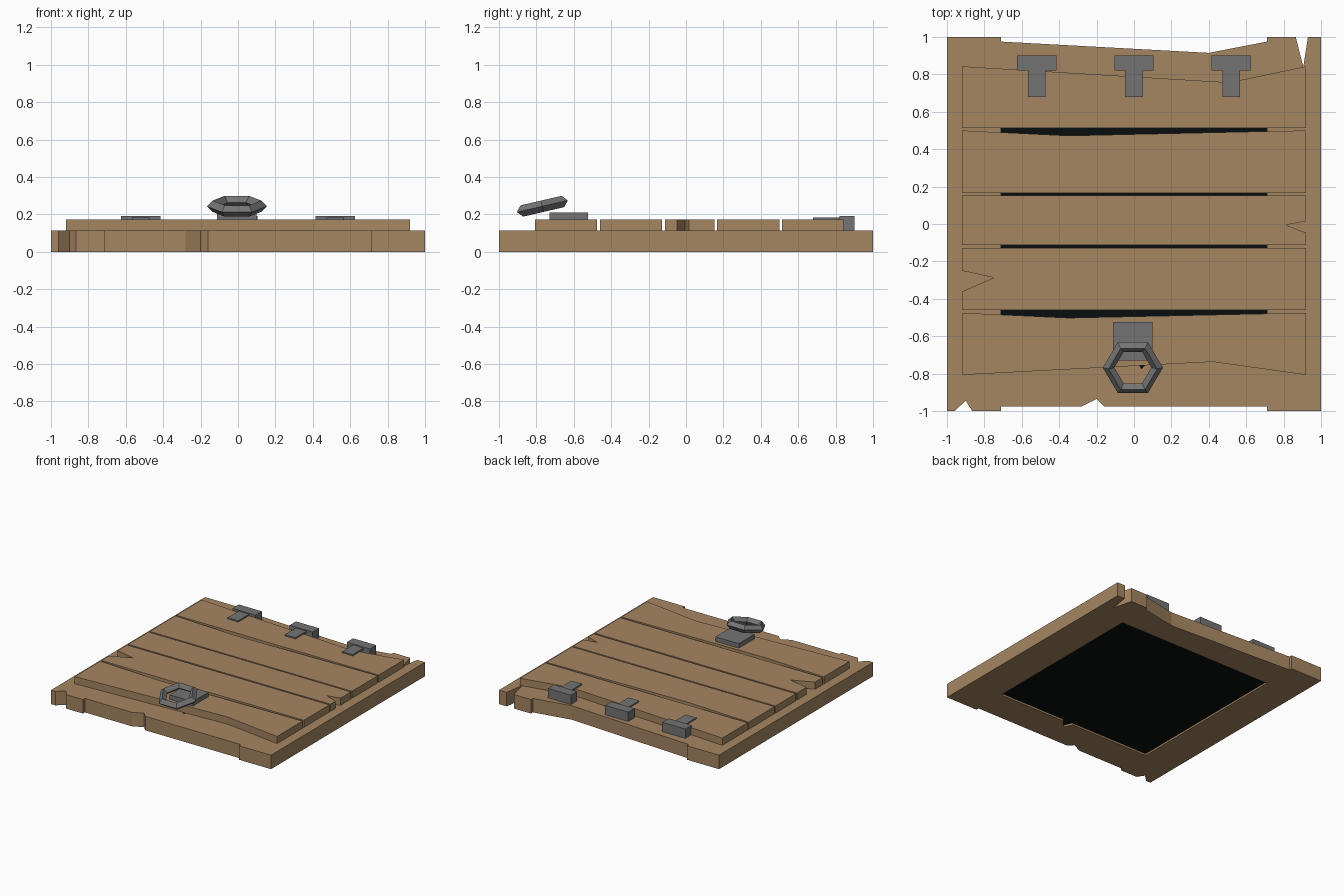
import bpy, bmesh, math

if "Cube" in bpy.data.objects:
    bpy.data.objects.remove(bpy.data.objects["Cube"])


def material(name, rgb):
    m = bpy.data.materials.new(name)
    m.diffuse_color = (*rgb, 1)
    m.use_nodes = True
    m.node_tree.nodes["Principled BSDF"].inputs["Base Color"].default_value = m.diffuse_color
    return m


WOOD = material("brown wood", (0.38, 0.24, 0.122))
IRON = material("grey iron", (0.175, 0.175, 0.175))
DARK = material("dark opening", (0.003, 0.004, 0.004))


def slab(name, outline, z0, z1, mat):
    """Extrude a flat outline from z0 to z1."""
    bm = bmesh.new()
    face = bm.faces.new([bm.verts.new((x, y, z0)) for x, y in outline])
    ext = bmesh.ops.extrude_face_region(bm, geom=[face])
    for v in ext["geom"]:
        if isinstance(v, bmesh.types.BMVert):
            v.co.z = z1
    bmesh.ops.recalc_face_normals(bm, faces=bm.faces)
    me = bpy.data.meshes.new(name)
    bm.to_mesh(me)
    bm.free()
    me.materials.append(mat)
    ob = bpy.data.objects.new(name, me)
    bpy.context.collection.objects.link(ob)
    return ob


def rect(x0, x1, y0, y1):
    return [(x0, y0), (x1, y0), (x1, y1), (x0, y1)]


# Frame: two side rails with chipped ends, worn front and back rails
H, I = 0.115, 0.71
slab("frame_left", [(-1, -1), (-0.96, -1), (-0.90, -0.945), (-0.865, -1),
                    (-I, -1), (-I, 1), (-1, 1)], 0, H, WOOD)
slab("frame_right", [(I, -1), (1, -1), (1, 1), (0.93, 1), (0.905, 0.84),
                     (0.865, 1), (I, 1)], 0, H, WOOD)
slab("frame_front", [(-I, -0.975), (-0.28, -0.975), (-0.20, -0.935), (-0.16, -0.975),
                     (I, -0.975), (I, -I), (0.10, -I), (0.04, -0.775), (0.01, -I),
                     (-I, -I)], 0, H, WOOD)
slab("frame_back", [(-I, I), (I, I), (I, 0.975), (0.40, 0.915), (-I, 0.975)], 0, H, WOOD)

# Dark panel in the opening
slab("dark_panel", rect(-I, I, -0.78, I), 0.015, 0.022, DARK)

# Lid planks, back to front, with worn edges and splits
W = 0.92
planks = [
    [(-W, 0.512), (W, 0.512), (W, 0.843), (0.51, 0.757), (-W, 0.843)],
    [(-W, 0.165), (W, 0.165), (W, 0.50), (-0.35, 0.472), (-W, 0.50)],
    [(-W, -0.113), (W, -0.113), (W, -0.047), (0.81, -0.005), (W, 0.015),
     (W, 0.153), (-W, 0.153)],
    [(-W, -0.46), (W, -0.46), (W, -0.127), (-W, -0.127), (-W, -0.25),
     (-0.75, -0.287), (-W, -0.362)],
    [(-W, -0.807), (0.42, -0.737), (W, -0.807), (W, -0.475), (-0.35, -0.502),
     (-W, -0.475)],
]
for i, outline in enumerate(planks):
    slab(f"plank_{i + 1}", outline, H, 0.174, WOOD)

# Hinges: knuckle block and strap
for i, x in enumerate((-0.52, 0, 0.52)):
    slab(f"hinge_block_{i + 1}", rect(x - 0.105, x + 0.105, 0.82, 0.902), H, 0.192, IRON)
    slab(f"hinge_strap_{i + 1}", rect(x - 0.048, x + 0.048, 0.678, 0.822), 0.17, 0.185, IRON)

# Pull handle: base plate and tilted hexagonal ring
slab("handle_plate", rect(-0.112, 0.1, -0.73, -0.525), 0.17, 0.211, IRON)
bpy.ops.mesh.primitive_torus_add(major_segments=6, minor_segments=4,
                                 major_radius=0.13, minor_radius=0.031,
                                 location=(-0.006, -0.768, 0.244),
                                 rotation=(math.radians(13), 0, 0))
ring = bpy.context.object
ring.name = "handle_ring"
ring.data.materials.append(IRON)
bpy.ops.object.shade_flat()
